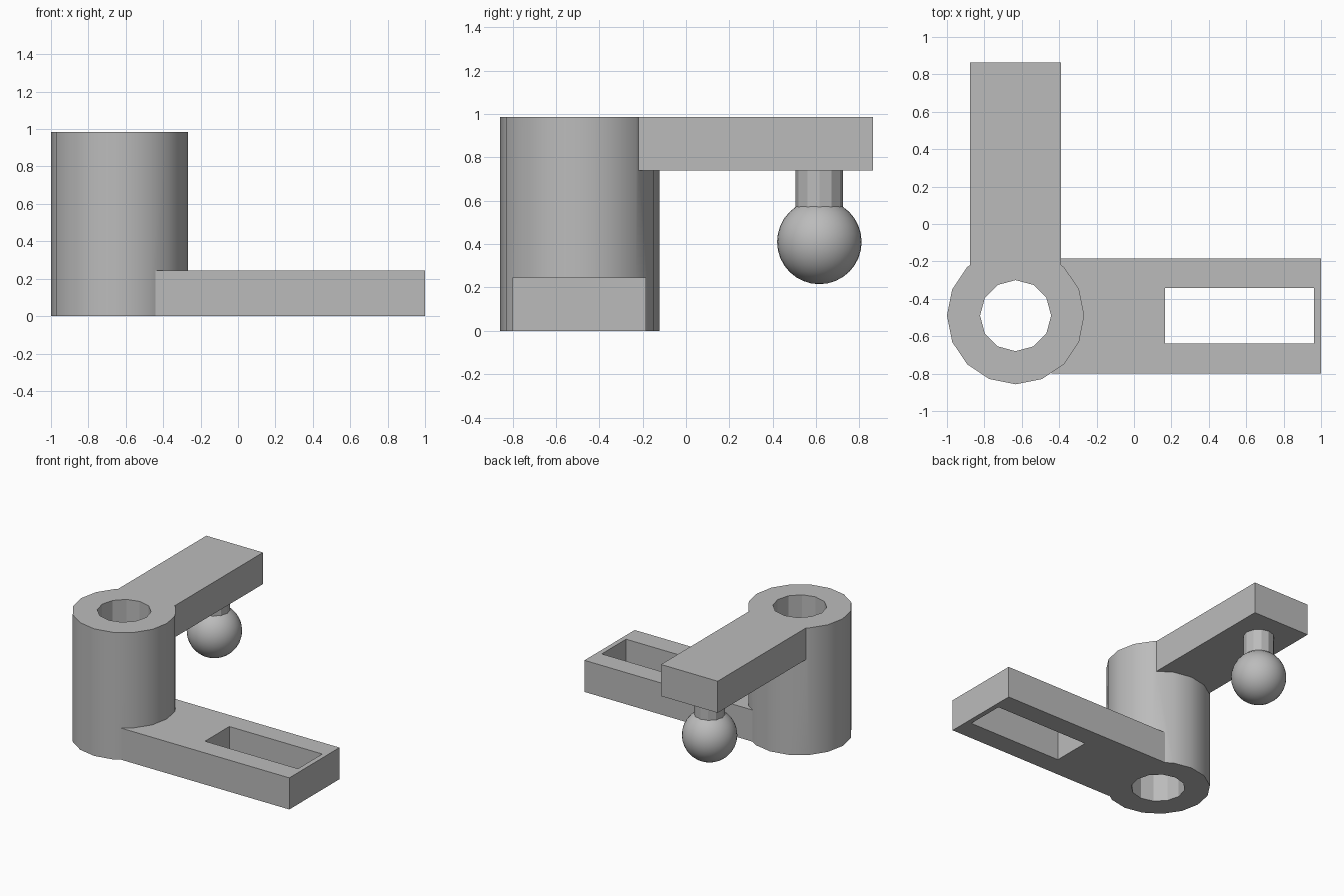
import bpy
import math

if "Cube" in bpy.data.objects:
    bpy.data.objects.remove(bpy.data.objects["Cube"], do_unlink=True)

GREY = (0.5, 0.5, 0.5, 1)
grey = bpy.data.materials.new("plain_grey")
grey.use_nodes = True
grey.diffuse_color = GREY
grey.node_tree.nodes["Principled BSDF"].inputs["Base Color"].default_value = GREY

PIVOT_X, PIVOT_Y = -0.633, -0.49
HEIGHT, ARM = 0.985, 0.245


def finish(name):
    ob = bpy.context.object
    ob.name = name
    ob.data.name = name
    ob.data.materials.append(grey)
    return ob


def box(name, low, high):
    middle = [(a + b) / 2 for a, b in zip(low, high)]
    bpy.ops.mesh.primitive_cube_add(size=1, location=middle)
    bpy.context.object.scale = [b - a for a, b in zip(low, high)]
    bpy.ops.object.transform_apply(location=False, rotation=False, scale=True)
    return finish(name)


def post(name, x, y, bottom, top, radius, sides):
    bpy.ops.mesh.primitive_cylinder_add(
        vertices=sides, radius=radius, depth=top - bottom,
        location=(x, y, (bottom + top) / 2))
    return finish(name)


def combine(target, tool, operation):
    mod = target.modifiers.new(operation, 'BOOLEAN')
    mod.operation = operation
    mod.solver = 'EXACT'
    mod.object = tool
    bpy.context.view_layer.objects.active = target
    bpy.ops.object.modifier_apply(modifier=mod.name)
    bpy.data.objects.remove(tool, do_unlink=True)


def smooth(ob, degrees):
    bpy.ops.object.select_all(action='DESELECT')
    ob.select_set(True)
    bpy.context.view_layer.objects.active = ob
    bpy.ops.object.shade_smooth_by_angle(angle=math.radians(degrees))


# Bracket: barrel with a lower and an upper arm, flush with its ends
bracket = post("bracket", PIVOT_X, PIVOT_Y, 0, HEIGHT, 0.367, 16)
lower_arm = box("lower_arm", (-0.44, -0.8, 0), (1, -0.185, ARM))
upper_arm = box("upper_arm", (-0.876, -0.27, HEIGHT - ARM), (-0.39, 0.863, HEIGHT))
combine(bracket, lower_arm, 'UNION')
combine(bracket, upper_arm, 'UNION')

# Bore through the barrel and slot through the lower arm
bore = post("bore_cutter", PIVOT_X, PIVOT_Y, -0.1, HEIGHT + 0.1, 0.19, 12)
slot = box("slot_cutter", (0.165, -0.64, -0.1), (0.962, -0.342, ARM + 0.1))
combine(bracket, bore, 'DIFFERENCE')
combine(bracket, slot, 'DIFFERENCE')
smooth(bracket, 25)

# Ball hanging from the upper arm on a short neck
BALL_Y = 0.615
neck = post("neck", PIVOT_X, BALL_Y, 0.5, HEIGHT - ARM, 0.11, 12)
smooth(neck, 25)
bpy.ops.mesh.primitive_uv_sphere_add(
    segments=32, ring_count=16, radius=0.195, location=(PIVOT_X, BALL_Y, 0.41))
smooth(finish("ball"), 30)
